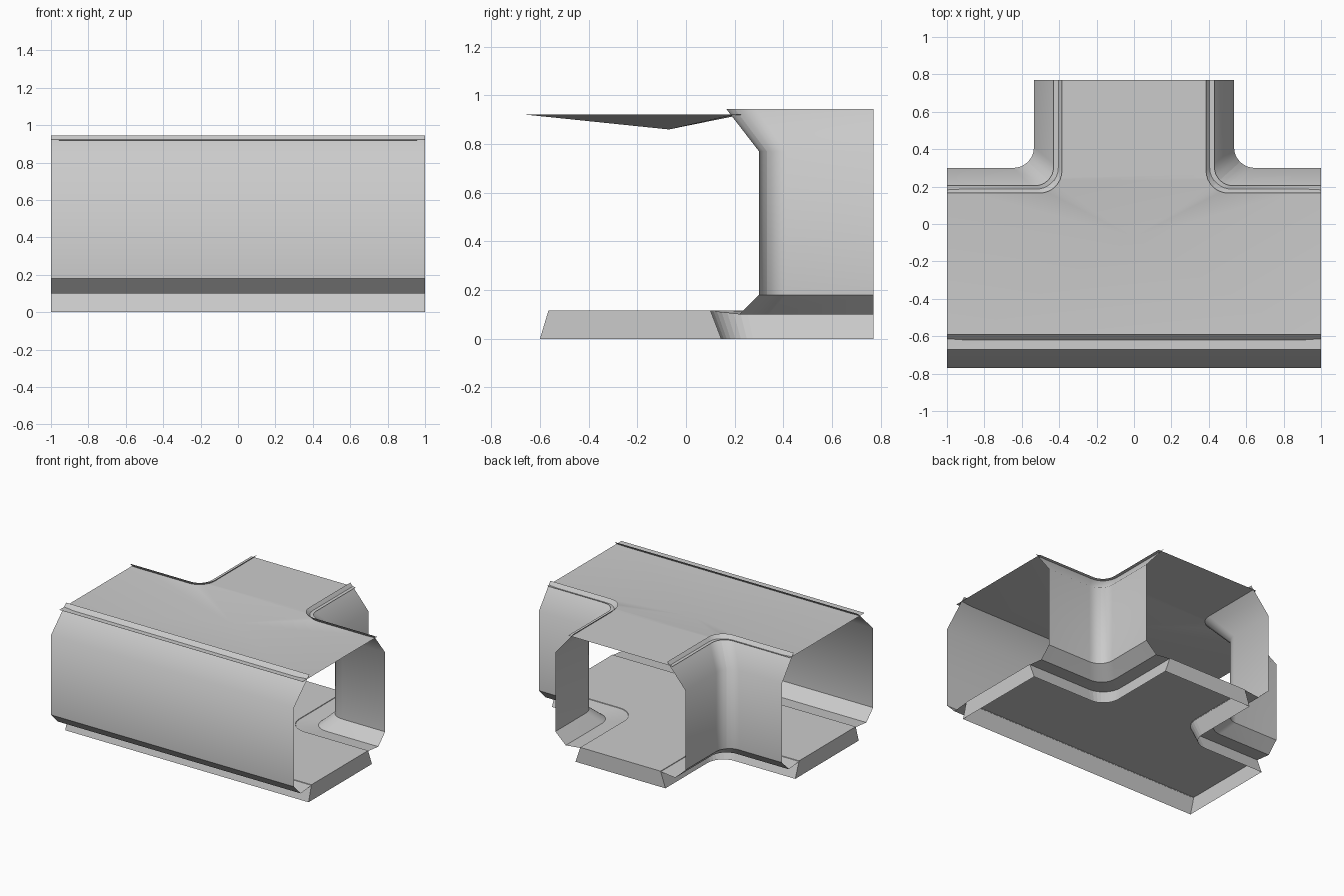
import bpy
import bmesh
from math import cos, sin, pi

cube = bpy.data.objects.get("Cube")
if cube:
    bpy.data.objects.remove(cube)

grey = bpy.data.materials.new("plain grey")
grey.use_nodes = True
COLOUR = (0.6, 0.6, 0.6, 1)
grey.diffuse_color = COLOUR
grey.node_tree.nodes["Principled BSDF"].inputs["Base Color"].default_value = COLOUR

END_X, END_Y = 1.0, 0.77
STEPS = 8


def corner_path(cx, cy, r):
    """Plan line from the side opening, round the inner corner, to the rear opening."""
    arc = [(cx + r - r * sin(a), cy + r - r * cos(a))
           for a in (i / STEPS * pi / 2 for i in range(STEPS + 1))]
    return [(END_X, cy)] + arc + [(cx, END_Y)]


def tee_outline(cx, cy, r, front):
    """Anticlockwise T-shaped plan outline."""
    right = corner_path(cx, cy, r)
    left = [(-x, y) for x, y in reversed(right)]
    return [(-END_X, front), (END_X, front)] + right + left


def finish(name, bm, smooth=True):
    mesh = bpy.data.meshes.new(name)
    for f in bm.faces:
        f.smooth = smooth
    bm.to_mesh(mesh)
    bm.free()
    mesh.materials.append(grey)
    obj = bpy.data.objects.new(name, mesh)
    bpy.context.collection.objects.link(obj)
    return obj


def sheet(name, rings, hard_rings, hard_columns=(), flip=False):
    """Open skin through rows of points, with chosen hard edges."""
    bm = bmesh.new()
    rows = [[bm.verts.new(p) for p in ring] for ring in rings]
    for low, high in zip(rows, rows[1:]):
        for i in range(len(low) - 1):
            bm.faces.new((low[i], low[i + 1], high[i + 1], high[i]))
    for k in hard_rings:
        for a, b in zip(rows[k], rows[k][1:]):
            bm.edges.get((a, b)).smooth = False
    for c in hard_columns:
        for low, high in zip(rows, rows[1:]):
            bm.edges.get((low[c], high[c])).smooth = False
    if flip:
        bmesh.ops.reverse_faces(bm, faces=bm.faces[:])
    return finish(name, bm)


# Front wall: lower lip, bevel, upright, sloping top
front_profile = [(-0.565, 0.113), (-0.69, 0.10), (-0.77, 0.18), (-0.77, 0.77), (-0.59, 0.945)]
sheet("front_wall", [[(x, y, z) for x in (-END_X, END_X)] for y, z in front_profile], (1, 2))

# Two rear corner walls, swept round the junction: corner x, corner y, radius, height
corner_profile = [(0.33, 0.10, 0.15, 0.113), (0.45, 0.22, 0.12, 0.10), (0.535, 0.30, 0.11, 0.18),
                  (0.535, 0.30, 0.11, 0.77), (0.385, 0.165, 0.12, 0.945)]
for side, label in ((1, "left"), (-1, "right")):
    rings = [[(side * x, y, z) for x, y in corner_path(cx, cy, r)]
             for cx, cy, r, z in corner_profile]
    sheet(label + "_corner_wall", rings, (1, 2), (1 + STEPS // 2,), flip=side > 0)

# Floor slab: T-shaped top with flared skirt, open underneath
bm = bmesh.new()
top = [bm.verts.new((x, y, 0.117)) for x, y in tee_outline(0.33, 0.10, 0.15, -0.565)]
base = [bm.verts.new((x, y, 0)) for x, y in tee_outline(0.37, 0.145, 0.13, -0.60)]
bm.faces.new(top)
for i in range(len(top)):
    j = (i + 1) % len(top)
    bm.faces.new((base[i], base[j], top[j], top[i]))
finish("floor", bm, smooth=False)

# Ceiling: panel sagging to a middle point, with a flat rear arm
CEILING = 0.922
outline = tee_outline(0.43, 0.205, 0.10, -0.67)
bm = bmesh.new()
verts = [bm.verts.new((x, y, CEILING)) for x, y in outline]
middle = bm.verts.new((0, -0.07, 0.86))
split = 3 + STEPS // 2
hall = verts[:split + 1] + verts[len(verts) - split + 1:]
arm = verts[split:len(verts) - split + 2]
for i in range(len(hall)):
    bm.faces.new((hall[i], hall[(i + 1) % len(hall)], middle))
bm.faces.new(arm)
finish("ceiling", bm)
